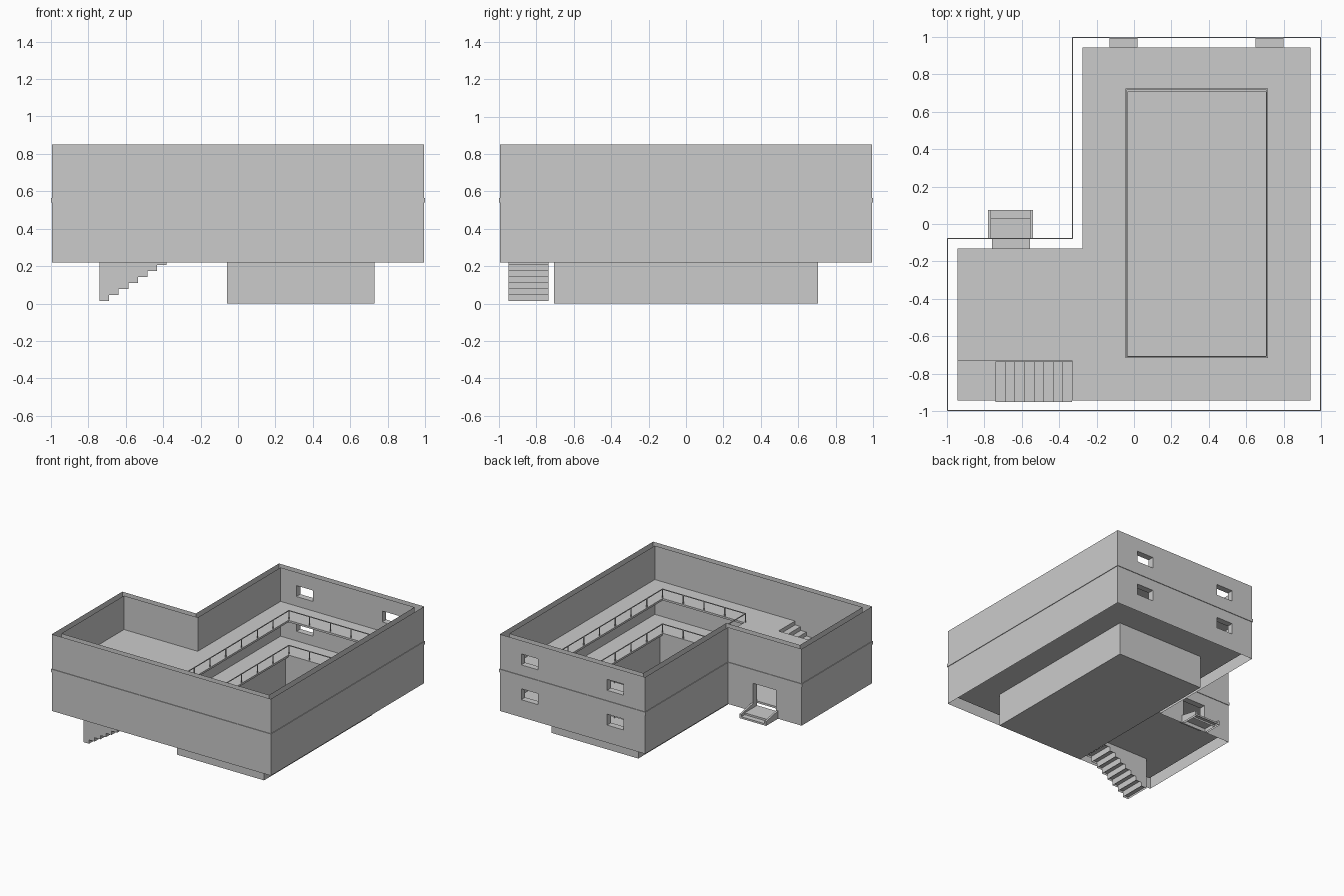
import bpy, bmesh

if "Cube" in bpy.data.objects:
    bpy.data.objects.remove(bpy.data.objects["Cube"])

STOREY = 0.286
LOW, HIGH = STOREY, 2 * STOREY                # floor levels
BASE, TOP, SLAB = 0.22, 0.85, 0.016
PIT = (-0.035, 0.705, -0.705, 0.705)          # atrium opening
WELL = (-0.74, -0.33, -0.95, -0.735)          # stair flight footprint
DOOR = (-0.76, -0.555, 0.25, 0.45)
WINDOWS = [(x, x + 0.15, 0.65 - d, 0.74 - d) for x in (-0.13, 0.65) for d in (0, STOREY)]


def finish(name, bm, thick=0):
    bmesh.ops.remove_doubles(bm, verts=bm.verts, dist=1e-5)
    me = bpy.data.meshes.new(name)
    bm.to_mesh(me)
    bm.free()
    ob = bpy.data.objects.new(name, me)
    bpy.context.collection.objects.link(ob)
    if thick:
        m = ob.modifiers.new("thickness", 'SOLIDIFY')
        m.thickness = thick
        m.offset = -1
    return ob


def face(bm, pts):
    bm.faces.new([bm.verts.new(p) for p in pts])


def sheet(bm, rect, holes, place):
    """Flat rectangle with rectangular holes, placed in space by place(u, v)."""
    us = sorted({rect[0], rect[1], *[c for h in holes for c in h[:2] if rect[0] < c < rect[1]]})
    vs = sorted({rect[2], rect[3], *[c for h in holes for c in h[2:] if rect[2] < c < rect[3]]})
    for a, b in zip(us, us[1:]):
        for c, d in zip(vs, vs[1:]):
            u, v = (a + b) / 2, (c + d) / 2
            if not any(h[0] < u < h[1] and h[2] < v < h[3] for h in holes):
                face(bm, [place(*p) for p in ((a, c), (b, c), (b, d), (a, d))])


def box(bm, x0, x1, y0, y1, z0, z1):
    vs = bmesh.ops.create_cube(bm, size=1)["verts"]
    for v in vs:
        v.co = ((x0 + x1) / 2 + v.co.x * (x1 - x0),
                (y0 + y1) / 2 + v.co.y * (y1 - y0),
                (z0 + z1) / 2 + v.co.z * (z1 - z0))
    return vs


def outline(d):
    """L-shaped plan, moved inward by d."""
    return [(-1 + d, -1 + d), (1 - d, -1 + d), (1 - d, 1 - d),
            (-0.33 + d, 1 - d), (-0.33 + d, -0.075 - d), (-1 + d, -0.075 - d)]


# Outer and inner wall skins, open at the top and bottom
OUT, IN = 0.005, 0.056
for name, d, base in (("outer_wall", OUT, BASE), ("inner_wall", IN, LOW - SLAB)):
    bm = bmesh.new()
    pts = outline(d)
    for i, (p, q) in enumerate(zip(pts, pts[1:] + pts[:1])):
        holes = {2: WINDOWS, 4: [DOOR]}.get(i, [])
        if holes:
            sheet(bm, (q[0], p[0], base, TOP), holes, lambda u, v: (u, p[1], v))
        else:
            face(bm, [(*p, base), (*q, base), (*q, TOP), (*p, TOP)])
    bmesh.ops.remove_doubles(bm, verts=bm.verts, dist=1e-5)
    bmesh.ops.recalc_face_normals(bm, faces=bm.faces)
    finish(name, bm)

# Window and door reveals bridging the two skins
bm = bmesh.new()
for (x0, x1, z0, z1), y in [(w, 1) for w in WINDOWS] + [(DOOR, -0.075)]:
    ring = [(x0, z0), (x1, z0), (x1, z1), (x0, z1)]
    for (a, b), (c, d) in zip(ring, ring[1:] + ring[:1]):
        face(bm, [(a, y - OUT, b), (c, y - OUT, d), (c, y - IN, d), (a, y - IN, b)])
finish("opening_reveals", bm)

# Thin ledge between the storeys
bm = bmesh.new()
a, b = outline(0), outline(OUT)
for i in range(6):
    j = (i + 1) % 6
    face(bm, [(*a[i], 0.54), (*a[j], 0.54), (*a[j], 0.565), (*a[i], 0.565)])
    face(bm, [(*a[i], 0.565), (*a[j], 0.565), (*b[j], 0.565), (*b[i], 0.565)])
    face(bm, [(*b[i], 0.54), (*b[j], 0.54), (*a[j], 0.54), (*a[i], 0.54)])
finish("storey_ledge", bm)

# Floor slabs with atrium opening and stairwell
CORNER = (-2, -0.33 + IN, -0.075 - IN, 2)
for name, z, well in (("lower_floor", LOW, WELL),
                      ("upper_floor", HIGH, (-2, -0.33, -2, -0.73))):
    bm = bmesh.new()
    sheet(bm, (-1 + IN, 1 - IN, -1 + IN, 1 - IN), [CORNER, PIT, well],
          lambda u, v: (u, v, z))
    finish(name, bm, SLAB)

# Sunken basement: open-topped box
bm = bmesh.new()
box(bm, -0.06, 0.73, -0.705, 0.705, 0, LOW - SLAB)
top = [f for f in bm.faces if f.calc_center_median().z > 0.2]
bmesh.ops.delete(bm, geom=top, context='FACES_ONLY')
finish("basement", bm)

# Slim railings round the atrium on both storeys
T = 0.006
x0, x1, y0, y1 = PIT[0] - 0.004, PIT[1] + 0.004, PIT[2] - 0.004, PIT[3] + 0.012
for name, z in (("lower_railing", LOW), ("upper_railing", HIGH)):
    bm = bmesh.new()
    h = z + 0.075
    for y in (y0 - T, y1):
        box(bm, x0 - T, x1 + T, y, y + T, h - T, h)
        for i in range(5):
            x = x0 - T + (x1 - x0 + T) * i / 4
            box(bm, x, x + T, y, y + T, z, h - T)
    for x in (x0 - T, x1):
        box(bm, x, x + T, y0, y1, h - T, h)
        for i in range(1, 7):
            y = y0 - T + (y1 - y0 + T) * i / 7
            box(bm, x, x + T, y, y + T, z, h - T)
    finish(name, bm)

# Stair flights: eight treads and risers, with side panels under the lower floor
RUN, RISE, LIP = (WELL[1] - WELL[0]) / 8, STOREY / 9, 0.017
ya, yb = WELL[2:]
for name, z in (("lower_stairs", LOW), ("upper_stairs", HIGH)):
    bm = bmesh.new()
    for i in range(8):
        a = WELL[1] - RUN * i
        b = a - RUN
        t = z - RISE * (i + 1)
        low = t - LIP
        face(bm, [(b, ya, t), (a, ya, t), (a, yb, t), (b, yb, t)])
        face(bm, [(a, ya, low), (a, ya, t + RISE), (a, yb, t + RISE), (a, yb, low)])
        head = LOW if z == LOW else t
        for y in (ya, yb):
            face(bm, [(b, y, low), (a, y, low), (a, y, head), (b, y, head)])
    face(bm, [(b, ya, low), (b, ya, t), (b, yb, t), (b, yb, low)])
    finish(name, bm)

# Entrance porch: threshold, lower step and two sloping side walls, open beneath
bm = bmesh.new()
box(bm, -0.765, -0.555, -0.08, 0.03, BASE, 0.25)
box(bm, -0.765, -0.555, 0.03, 0.075, BASE, 0.235)
for x in (-0.78, -0.555):
    for v in box(bm, x, x + 0.015, -0.08, 0.075, BASE, 0.285):
        if v.co.y > 0 and v.co.z > BASE + 0.01:
            v.co.z = 0.255
under = [f for f in bm.faces if f.calc_center_median().z < BASE + 0.001]
bmesh.ops.delete(bm, geom=under, context='FACES_ONLY')
finish("entrance_porch", bm)
